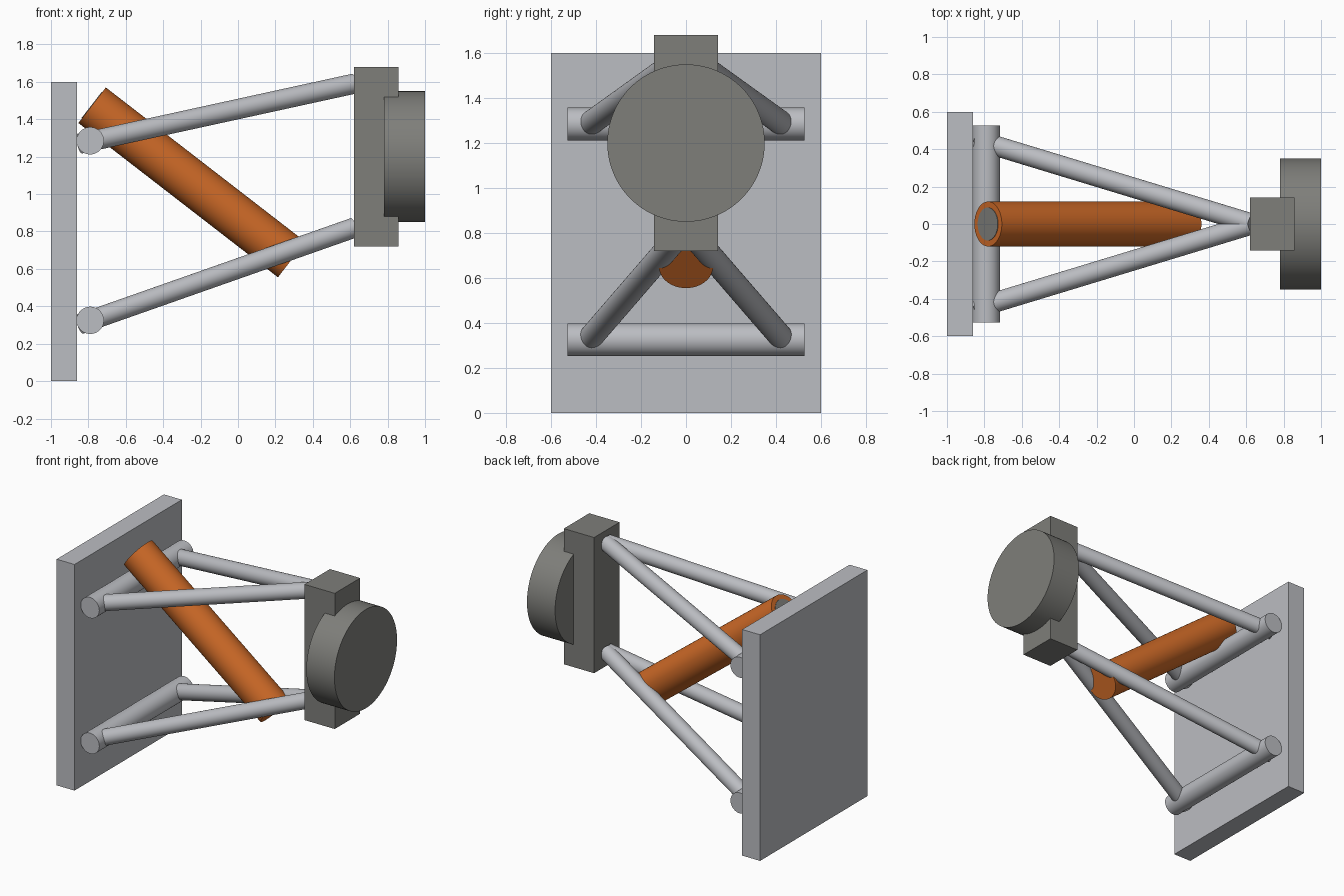
import bpy
import math
from mathutils import Vector

cube = bpy.data.objects.get("Cube")
if cube:
    bpy.data.objects.remove(cube, do_unlink=True)


def material(name, rgb):
    mat = bpy.data.materials.new(name)
    mat.use_nodes = True
    mat.diffuse_color = (*rgb, 1)
    mat.node_tree.nodes["Principled BSDF"].inputs["Base Color"].default_value = (*rgb, 1)
    return mat


light_grey = material("light grey", (0.50, 0.51, 0.54))
dark_grey = material("dark grey", (0.21, 0.21, 0.195))
orange = material("orange", (0.60, 0.14, 0.02))


def box(name, low, high, mat):
    low, high = Vector(low), Vector(high)
    bpy.ops.mesh.primitive_cube_add(size=1, location=(low + high) / 2)
    obj = bpy.context.object
    obj.name = name
    obj.scale = high - low
    bpy.ops.object.transform_apply(location=False, rotation=False, scale=True)
    obj.data.materials.append(mat)


def rod(name, start, end, radius, mat, sides=48):
    start, end = Vector(start), Vector(end)
    axis = end - start
    bpy.ops.mesh.primitive_cylinder_add(
        vertices=sides, radius=radius, depth=axis.length, location=(start + end) / 2,
        rotation=axis.to_track_quat('Z', 'Y').to_euler())
    obj = bpy.context.object
    obj.name = name
    obj.data.materials.append(mat)
    bpy.ops.object.shade_smooth_by_angle(angle=math.radians(30))


# Chassis plate, upright block and hub disc
box("chassis_plate", (-1, -0.6, 0), (-0.86, 0.6, 1.6), light_grey)
box("upright", (0.62, -0.142, 0.72), (0.857, 0.142, 1.68), dark_grey)
rod("hub_disc", (0.78, 0, 1.2), (1, 0, 1.2), 0.35, dark_grey, 96)

# Pivot bars with a pair of converging arms each
for level, bar_z, arm_z, tip_z in (("lower", 0.325, 0.305, 0.82),
                                   ("upper", 1.285, 1.27, 1.59)):
    rod(level + "_pivot_bar", (-0.79, -0.527, bar_z), (-0.79, 0.527, bar_z), 0.073, light_grey)
    for side, s in (("left", 1), ("right", -1)):
        rod(f"{level}_arm_{side}", (-0.845, s * 0.45, arm_z), (0.62, s * 0.005, tip_z),
            0.054, light_grey)

# Slanted spring sleeve with the damper showing at its upper end
top, bottom = Vector((-0.78, 0, 1.475)), Vector((0.287, 0, 0.65))
along = (bottom - top).normalized()
rod("spring_sleeve", top, bottom, 0.12, orange, 64)
rod("damper", top - along * 0.003, bottom - along * 0.1, 0.088, dark_grey)
